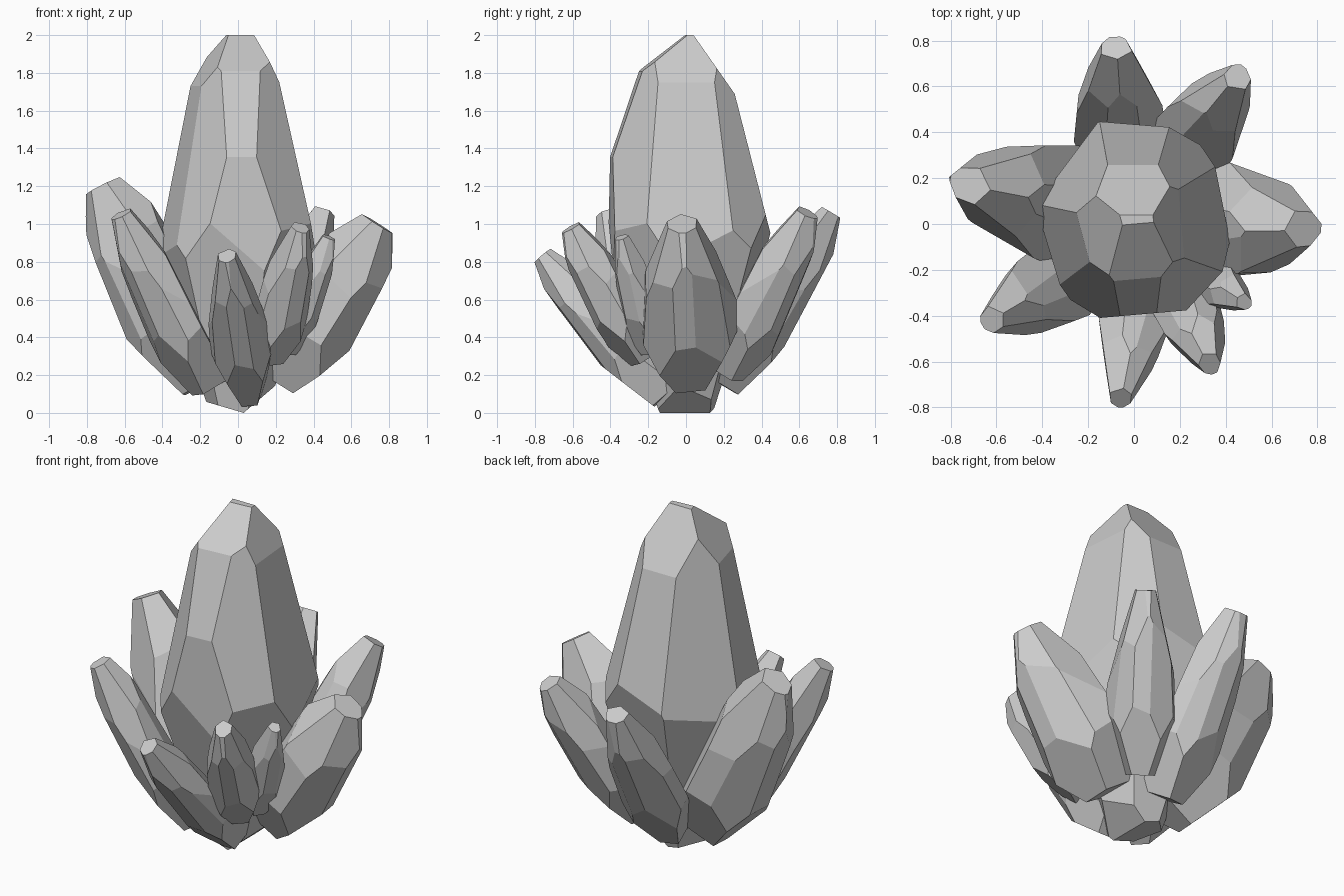
import bpy, bmesh, math, random
from mathutils import Vector, Matrix

if "Cube" in bpy.data.objects:
    bpy.data.objects.remove(bpy.data.objects["Cube"])


def crystal(name, base, tip, half_out, half_side, planes, out=None, seed=0, jitter=0.0):
    """Cut a block with planes: (azimuth, r1, t1, r2, t2) = a line in the plane of that azimuth."""
    rng = random.Random(seed)
    base, tip = Vector(base), Vector(tip)
    axis = tip - base
    w = axis.normalized()
    u = Vector(out) if out else Vector((tip.x, tip.y, 0))
    u = (u - w * u.dot(w)).normalized()
    v = w.cross(u)

    bm = bmesh.new()
    bmesh.ops.create_cube(bm, size=6)

    def cut(co, no):
        bmesh.ops.bisect_plane(bm, geom=bm.verts[:] + bm.edges[:] + bm.faces[:], dist=1e-5,
                               plane_co=co, plane_no=no.normalized(), clear_outer=True)
        bmesh.ops.holes_fill(bm, edges=[e for e in bm.edges if e.is_boundary], sides=0)

    cut(Vector((0, 0, 0)), Vector((0, 0, -1)))
    cut(Vector((0, 0, 1)), Vector((0, 0, 1)))
    for az, r1, t1, r2, t2 in planes:
        a = math.radians(az + rng.uniform(-9, 9) * jitter)
        grow = 1 + rng.uniform(-.03, .03) * jitter
        nr, nt = t2 - t1, r1 - r2
        if nr * r1 + nt * (t1 - .5) < 0:
            nr, nt = -nr, -nt
        c, s = math.cos(a), math.sin(a)
        cut(Vector((c * r1 * grow, s * r1 * grow, t1)), Vector((c * nr, s * nr, nt)))

    # stretch the unit gem into place
    m = Matrix((u * half_out, v * half_side, axis)).transposed().to_4x4()
    m.translation = base
    bm.transform(m)
    bmesh.ops.recalc_face_normals(bm, faces=bm.faces[:])
    me = bpy.data.meshes.new(name)
    bm.to_mesh(me)
    bm.free()
    ob = bpy.data.objects.new(name, me)
    bpy.context.collection.objects.link(ob)
    return ob


# tall central crystal, heights given as fractions of 2 units
MAIN = [
    # body and shoulders
    (-85, .395, .4, .395, .6), (-85, .40, .67, .24, .905), (-85, .24, .905, 0, 1.0),
    (-45, .42, .5, .27, .85), (5, .38, .47, .205, .875), (5, .205, .875, .10, .985),
    (45, .43, .475, .25, .86), (90, .46, .45, .25, .86), (90, .25, .85, .04, 1.0),
    (145, .37, .5, .24, .85), (195, .365, .49, .23, .865), (195, .23, .865, .07, .985),
    (225, .385, .525, .26, .85),
    # root and keel
    (180, -.03, 0, .14, .025), (0, .03, 0, .17, .06),
]
ROOT = [(az, .16, .05, .41, .47) for az in (-100, -40, 20, 80, 140, 200)]
crystal("central_crystal", (0, 0, 0), (0, 0, 2), 1, 1, MAIN + ROOT, (1, 0, 0))

# leaning crystals: blunt in thickness, pointed across the width
SHARD = [
    (0, .4, 0, 1, .35), (0, 1, .35, .82, .85), (0, .82, .85, .4, 1),
    (180, .85, .3, .85, .9), (180, .8, .92, .5, 1),
]
for sgn in (1, -1):
    SHARD += [
        (sgn * 80, .35, 0, .97, .3), (sgn * 80, 1, .3, .9, .55), (sgn * 80, .93, .55, .3, 1),
        (sgn * 40, .95, .3, .82, .75), (sgn * 40, .85, .72, .35, 1),
        (sgn * 140, .92, .3, .82, .75), (sgn * 140, .8, .75, .35, 1),
    ]

# base, tip, half thickness, half width
ring = {
    "right_crystal": ((.21, .03, .16), (.74, -.02, 1.0), .22, .25),
    "back_right_crystal": ((.15, .23, .2), (.45, .64, 1.06), .15, .18),
    "back_crystal": ((-.06, .22, .13), (-.08, .77, 1.06), .14, .19),
    "left_crystal": ((-.2, .07, .14), (-.72, .17, 1.2), .24, .24),
    "left_front_crystal": ((-.18, -.17, .12), (-.62, -.42, 1.05), .13, .18),
    "front_crystal": ((.06, -.13, .07), (-.06, -.76, .83), .13, .155),
    "front_right_crystal": ((.18, -.23, .28), (.33, -.61, .98), .13, .14),
    "small_right_crystal": ((.26, -.19, .32), (.48, -.34, .93), .09, .105),
}
for k, (name, (b, t, d, s)) in enumerate(ring.items()):
    crystal(name, b, t, d, s, SHARD, seed=20 + k, jitter=1)
